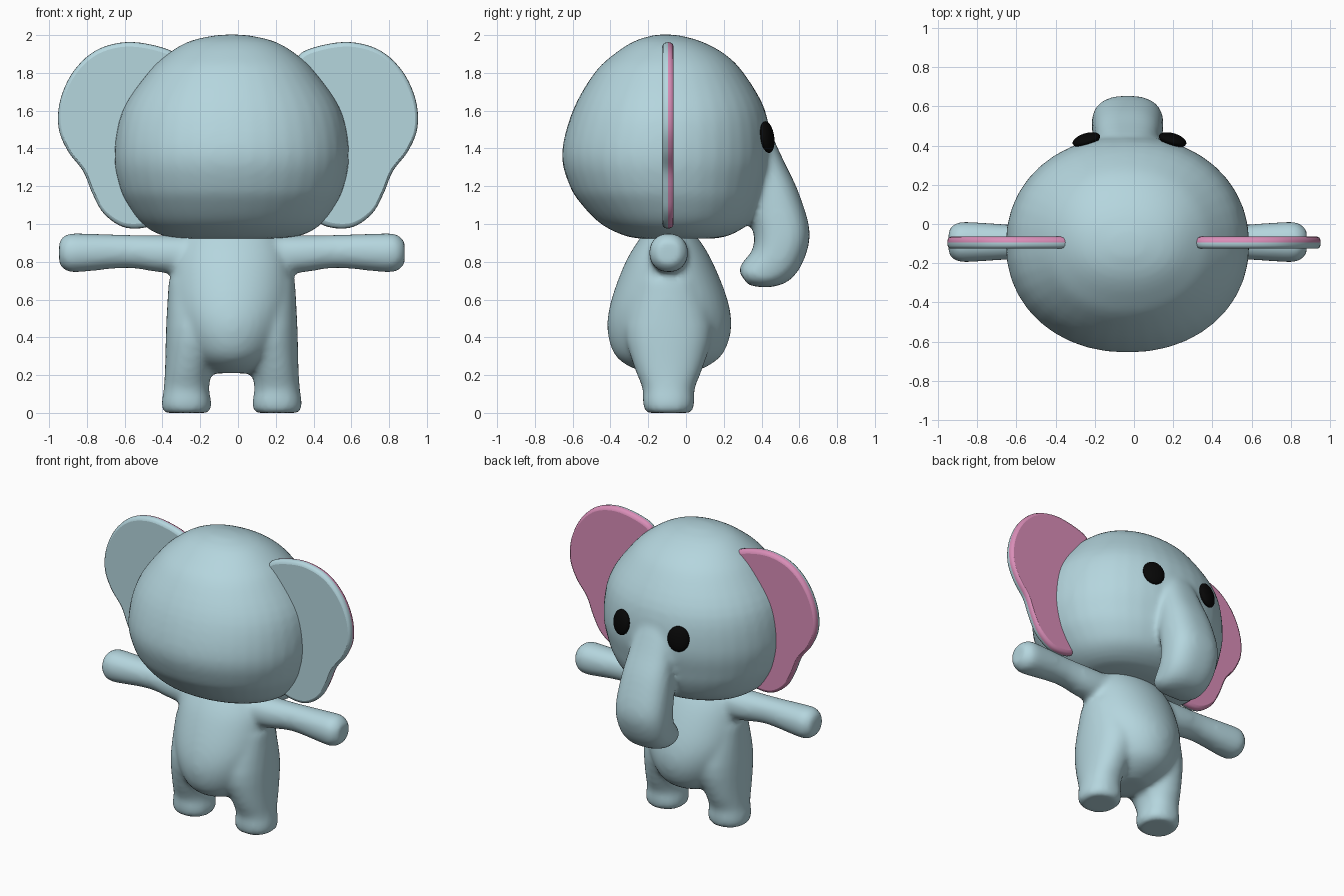
import bpy
import bmesh
from math import cos, sin, pi, radians, copysign
from mathutils import Vector, Matrix

cube = bpy.data.objects.get("Cube")
if cube:
    bpy.data.objects.remove(cube, do_unlink=True)

MID = -0.033   # centre line of head and body


def material(name, colour):
    mat = bpy.data.materials.new(name)
    mat.use_nodes = True
    rgba = (*colour, 1)
    mat.diffuse_color = rgba
    shader = next(n for n in mat.node_tree.nodes if n.type == 'BSDF_PRINCIPLED')
    shader.inputs["Base Color"].default_value = rgba
    shader.inputs["Roughness"].default_value = 0.7
    return mat


SKIN = material("pale_blue_skin", (0.46, 0.67, 0.73))
PINK = material("pink_inner_ear", (0.7, 0.27, 0.48))
BLACK = material("black_eye", (0.002, 0.002, 0.002))


def spline(points, steps, closed=False):
    """Catmull-Rom curve through tuples of any length."""
    count = len(points)
    pick = (lambda i: points[i % count]) if closed else \
           (lambda i: points[min(max(i, 0), count - 1)])
    result = []
    for i in range(count if closed else count - 1):
        for s in range(steps):
            t = s / steps
            result.append(tuple(
                0.5 * (2 * b + (c - a) * t + (2 * a - 5 * b + 4 * c - d) * t ** 2
                       + (3 * b - a - 3 * c + d) * t ** 3)
                for a, b, c, d in zip(pick(i - 1), pick(i), pick(i + 1), pick(i + 2))))
    return result if closed else result + [points[-1]]


def skin_rings(bm, rings):
    """Bridge a stack of closed rings and cap both ends."""
    loops = [[bm.verts.new(p) for p in ring] for ring in rings]
    for low, high in zip(loops, loops[1:]):
        for i in range(len(low)):
            j = (i + 1) % len(low)
            bm.faces.new((low[i], low[j], high[j], high[i]))
    bm.faces.new(loops[0][::-1])
    bm.faces.new(loops[-1])


def oval(centre, u, v, power=1.0, count=40):
    """Oval ring; a power below one makes it squarer."""
    ring = []
    for i in range(count):
        c, s = cos(2 * pi * i / count), sin(2 * pi * i / count)
        ring.append(Vector(centre)
                    + Vector(u) * copysign(abs(c) ** power, c)
                    + Vector(v) * copysign(abs(s) ** power, s))
    return ring


def make_object(name, bm, *mats):
    bmesh.ops.recalc_face_normals(bm, faces=bm.faces)
    for face in bm.faces:
        face.smooth = len(face.verts) <= 4
    mesh = bpy.data.meshes.new(name)
    bm.to_mesh(mesh)
    bm.free()
    for mat in mats:
        mesh.materials.append(mat)
    obj = bpy.data.objects.new(name, mesh)
    bpy.context.collection.objects.link(obj)
    return obj


def blend(obj, rounds):
    """Fuse overlapping volumes into one soft surface."""
    remesh = obj.modifiers.new("fuse", 'REMESH')
    remesh.mode = 'VOXEL'
    remesh.voxel_size = 0.018
    remesh.use_smooth_shade = True
    soften = obj.modifiers.new("soften", 'SMOOTH')
    soften.factor = 0.5
    soften.iterations = rounds


def upright(bm, rows, power):
    """Stack of ovals given as height, half width, back and front."""
    skin_rings(bm, [oval((MID, (y0 + y1) / 2, z), (w, 0, 0), (0, (y1 - y0) / 2, 0), power)
                    for z, w, y0, y1 in spline(rows, 4)])


# Head
bm = bmesh.new()
upright(bm, [
    (0.922, 0.24, -0.24, 0.14), (0.94, 0.37, -0.33, 0.23), (1.0, 0.475, -0.45, 0.33),
    (1.1, 0.55, -0.55, 0.39), (1.2, 0.595, -0.615, 0.42), (1.37, 0.622, -0.657, 0.45),
    (1.6, 0.58, -0.6, 0.42), (1.8, 0.445, -0.485, 0.305), (1.9, 0.34, -0.38, 0.205),
    (1.965, 0.23, -0.28, 0.085), (1.995, 0.11, -0.19, -0.02),
    (2.003, 0.03, -0.14, -0.08)], 0.95)

# Trunk: front edge, back edge and half width of each ring
trunk = [
    (0.38, 1.62, 0.2, 1.4, 0.1), (0.45, 1.48, 0.28, 1.28, 0.14),
    (0.515, 1.34, 0.32, 1.17, 0.16), (0.595, 1.17, 0.34, 1.04, 0.175),
    (0.655, 0.96, 0.36, 0.93, 0.183), (0.62, 0.8, 0.35, 0.86, 0.18),
    (0.545, 0.7, 0.31, 0.81, 0.17), (0.44, 0.665, 0.285, 0.77, 0.155),
    (0.33, 0.675, 0.285, 0.74, 0.11)]
rings = []
for fy, fz, by, bz, width in spline(trunk, 4):
    front, back = Vector((MID, fy, fz)), Vector((MID, by, bz))
    rings.append(oval((front + back) / 2, (width, 0, 0), (front - back) / 2, 0.8))
skin_rings(bm, rings)
blend(make_object("head_and_trunk", bm, SKIN), 8)

# Torso
bm = bmesh.new()
upright(bm, [
    (0.21, 0.1, -0.2, 0.02), (0.25, 0.17, -0.31, 0.12), (0.32, 0.24, -0.385, 0.2),
    (0.45, 0.3, -0.417, 0.24), (0.6, 0.33, -0.395, 0.22), (0.8, 0.31, -0.32, 0.14),
    (0.93, 0.25, -0.24, 0.06), (0.97, 0.2, -0.2, 0.0)], 1.0)

# Legs: height, sideways offset, half width, half depth
leg = [(0, 0.24, 0.115, 0.115), (0.02, 0.24, 0.13, 0.13), (0.07, 0.24, 0.13, 0.138),
       (0.13, 0.24, 0.12, 0.138), (0.25, 0.225, 0.128, 0.185),
       (0.45, 0.175, 0.173, 0.235), (0.7, 0.15, 0.185, 0.18)]
# Arms: sideways reach, height, radius
arm = [(0.1, 0.84, 0.1), (0.35, 0.84, 0.1), (0.55, 0.855, 0.088),
       (0.8, 0.848, 0.103), (0.87, 0.848, 0.1), (0.915, 0.848, 0.065)]
for side in (-1, 1):
    skin_rings(bm, [oval((MID + side * x, -0.092, z), (w, 0, 0), (0, d, 0), 0.9)
                    for z, x, w, d in spline(leg, 3)])
    skin_rings(bm, [oval((MID + side * x, -0.092, z), (0, r, 0), (0, 0, r), 0.95)
                    for x, z, r in spline(arm, 3)])
blend(make_object("body", bm, SKIN), 10)

# Ears: one outline, thin rounded slab, pink on the face side
outline = spline([
    (0.32, 1.89), (0.42, 1.94), (0.59, 1.963), (0.75, 1.92), (0.87, 1.81),
    (0.94, 1.66), (0.95, 1.51), (0.9, 1.385), (0.82, 1.28), (0.77, 1.16),
    (0.71, 1.055), (0.61, 0.985), (0.5, 0.98), (0.42, 1.02), (0.38, 1.15),
    (0.38, 1.5), (0.33, 1.8)], 5, closed=True)
slab = [(-0.126, 0.95), (-0.121, 0.98), (-0.11, 0.995), (-0.095, 1.0),
        (-0.082, 0.995), (-0.07, 0.98), (-0.065, 0.95)]
for side, name in ((1, "left_ear"), (-1, "right_ear")):
    bm = bmesh.new()
    skin_rings(bm, [[(side * (0.64 + (x - 0.64) * s), y, 1.48 + (z - 1.48) * s)
                     for x, z in outline] for y, s in slab])
    for face in bm.faces:
        face.material_index = int(face.calc_center_median().y > -0.095)
    make_object(name, bm, SKIN, PINK)

# Eyes: flattened domes turned to follow the face
for side, name in ((1, "left_eye"), (-1, "right_eye")):
    bm = bmesh.new()
    bmesh.ops.create_uvsphere(bm, u_segments=24, v_segments=16, radius=1)
    place = (Matrix.Translation((MID + 0.01 + side * 0.22, 0.43, 1.46))
             @ Matrix.Rotation(radians(-17 * side), 4, 'Z')
             @ Matrix.Rotation(radians(8), 4, 'X')
             @ Matrix.Diagonal((0.073, 0.032, 0.085, 1)))
    bmesh.ops.transform(bm, matrix=place, verts=bm.verts)
    make_object(name, bm, BLACK)
